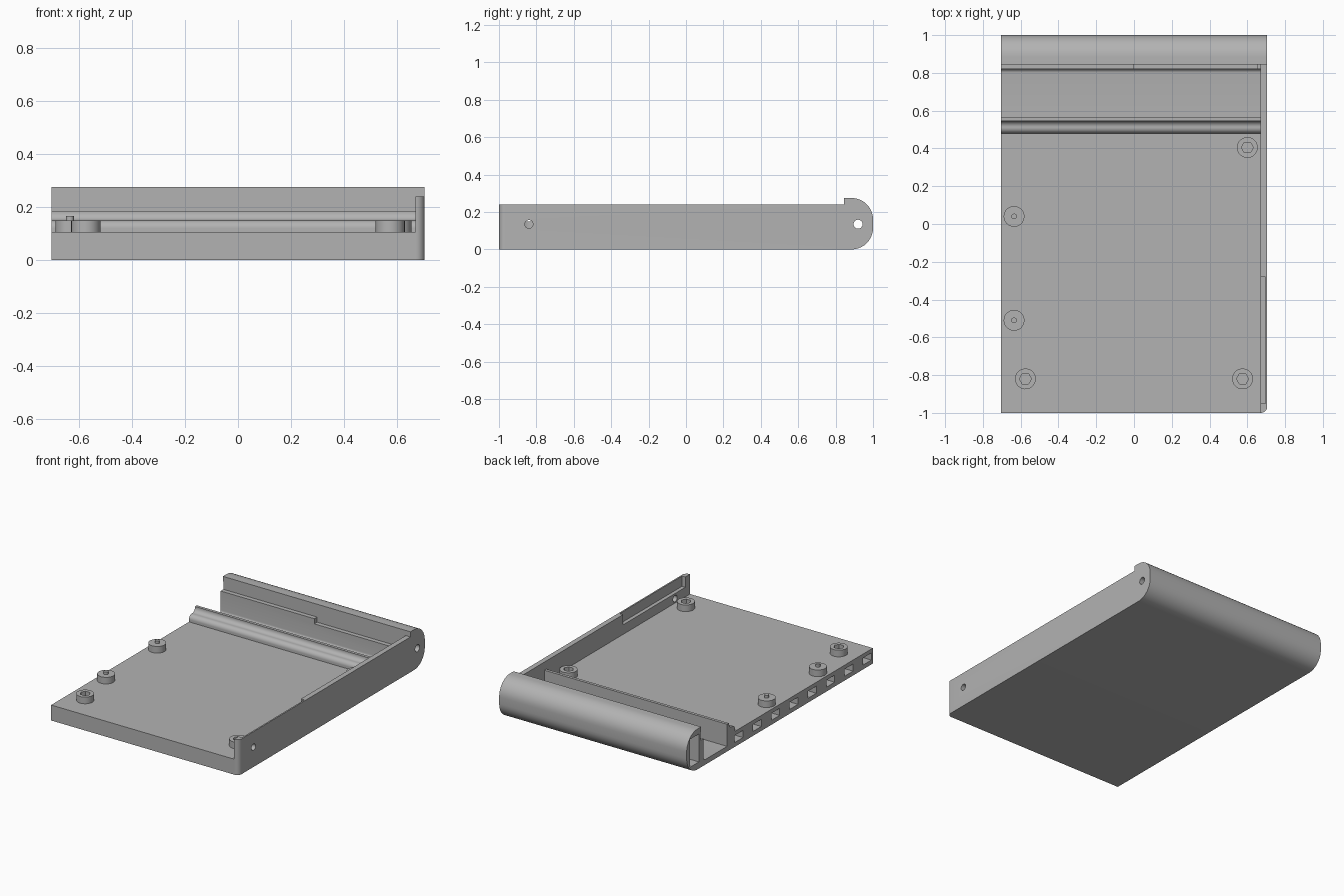
import bpy, bmesh
from math import cos, sin, radians, pi
from mathutils import Matrix

if "Cube" in bpy.data.objects:
    bpy.data.objects.remove(bpy.data.objects["Cube"], do_unlink=True)

grey = bpy.data.materials.new("plain grey")
grey.use_nodes = True
GREY = (0.45, 0.45, 0.45, 1)
grey.diffuse_color = GREY
grey.node_tree.nodes["Principled BSDF"].inputs["Base Color"].default_value = GREY

SIDE, INNER = 0.705, 0.67      # outer half width and inner face of the side wall
FLOOR = 0.105


def finish(name, bm):
    bmesh.ops.recalc_face_normals(bm, faces=bm.faces)
    mesh = bpy.data.meshes.new(name)
    bm.to_mesh(mesh)
    bm.free()
    obj = bpy.data.objects.new(name, mesh)
    mesh.materials.append(grey)
    bpy.context.collection.objects.link(obj)
    return obj


def arc(cy, cz, r, start, end, steps=10):
    angles = [radians(start + (end - start) * i / steps) for i in range(steps + 1)]
    return [(cy + r * cos(a), cz + r * sin(a)) for a in angles]


def extrude_x(name, profile, x0, x1):
    bm = bmesh.new()
    face = bm.faces.new([bm.verts.new((x0, y, z)) for y, z in profile])
    moved = bmesh.ops.extrude_face_region(bm, geom=[face])["geom"]
    bmesh.ops.translate(bm, vec=(x1 - x0, 0, 0),
                        verts=[v for v in moved if isinstance(v, bmesh.types.BMVert)])
    return finish(name, bm)


def box(name, x0, x1, y0, y1, z0, z1):
    return extrude_x(name, [(y0, z0), (y1, z0), (y1, z1), (y0, z1)], x0, x1)


def cylinder(name, centre, r, depth, sides=32, along_x=False):
    bm = bmesh.new()
    turn = Matrix.Rotation(pi / 2, 4, 'Y') if along_x else Matrix.Rotation(pi / 6, 4, 'Z')
    bmesh.ops.create_cone(bm, cap_ends=True, segments=sides, radius1=r, radius2=r,
                          depth=depth, matrix=Matrix.Translation(centre) @ turn)
    return finish(name, bm)


def select(obj):
    bpy.ops.object.select_all(action='DESELECT')
    obj.select_set(True)
    bpy.context.view_layer.objects.active = obj


def cut(obj, cutters):
    select(obj)
    for cutter in cutters:
        mod = obj.modifiers.new("cut", 'BOOLEAN')
        mod.operation, mod.solver, mod.object = 'DIFFERENCE', 'EXACT', cutter
        bpy.ops.object.modifier_apply(modifier=mod.name)
        bpy.data.objects.remove(cutter, do_unlink=True)


def smooth(obj):
    select(obj)
    bpy.ops.object.shade_smooth_by_angle(angle=radians(30))


# Rounded rear edge shared by the tray and the side wall
roll = (arc(0.885, 0.115, 0.115, -90, 0) + arc(0.885, 0.16, 0.115, 0, 90)
        + [(0.845, 0.275)])

# Tray: floor, moulded ridge, trough, rear ledge and hollow roll
ridge = (arc(0.51, 0.12, 0.03, 180, 90) + arc(0.515, 0.18, 0.03, -90, 0)
         + [(0.545, 0.185), (0.565, 0.185)])
trough = [(0.565, 0.035)] + arc(0.8, 0.055, 0.02, -90, 0, 6)
ledge = [(0.82, 0.185), (0.85, 0.185), (0.85, 0.24), (0.845, 0.24)]
tray = extrude_x("tray", [(-1, 0)] + roll + ledge[::-1] + trough[::-1] + ridge[::-1]
                 + [(0.48, FLOOR), (-1, FLOOR)], -SIDE, INNER)

# Joint sockets along the open side, the roll cavity and the ledge notch
sockets = [box("socket_cutter", -0.8, -0.6, y - 0.045, y + 0.045, 0.03, 0.078)
           for y in [0.44 - 0.197 * i for i in range(8)]]
cut(tray, sockets + [
    box("roll_cutter", -0.8, 0.66, 0.868, 0.965, 0.045, 0.235),
    box("notch_cutter", 0, 0.65, 0.8, 0.85, 0.15, 0.2),
    cylinder("roll_bore_cutter", (0.66, 0.92, 0.135), 0.024, 0.1, along_x=True)])
smooth(tray)

# Side wall with a rounded front corner
wall = extrude_x("side_wall", [(-1, 0)] + roll + [(0.845, 0.24), (-1, 0.24)], INNER, SIDE)
bm = bmesh.new()
bm.from_mesh(wall.data)
corner = [e for e in bm.edges
          if all(v.co.y < -0.99 and v.co.x > SIDE - 0.01 for v in e.verts)]
bmesh.ops.bevel(bm, geom=corner, offset=0.033, segments=8, profile=0.5, affect='EDGES')
bm.to_mesh(wall.data)
bm.free()
cut(wall, [
    box("recess_cutter", 0.6, 0.695, -0.95, -0.28, 0.17, 0.3),
    cylinder("front_bore_cutter", (0.69, -0.84, 0.135), 0.022, 0.1, along_x=True),
    cylinder("rear_bore_cutter", (0.69, 0.92, 0.135), 0.024, 0.1, along_x=True)])
smooth(wall)

# Standoffs with hexagonal nut sockets
for name, x, y in [("rear", 0.6, 0.405), ("front_right", -0.575, -0.82),
                   ("front_left", 0.575, -0.82)]:
    post = cylinder(name + "_nut_standoff", (x, y, 0.125), 0.055, 0.05)
    cut(post, [cylinder("hex_cutter", (x, y, 0.16), 0.032, 0.09, 6)])
    smooth(post)

# Standoffs with locating pins
for name, y in [("rear", 0.04), ("middle", -0.51)]:
    smooth(cylinder(name + "_pin_standoff", (-0.635, y, 0.125), 0.055, 0.05))
    smooth(cylinder(name + "_pin", (-0.635, y, 0.155), 0.015, 0.024, 16))
